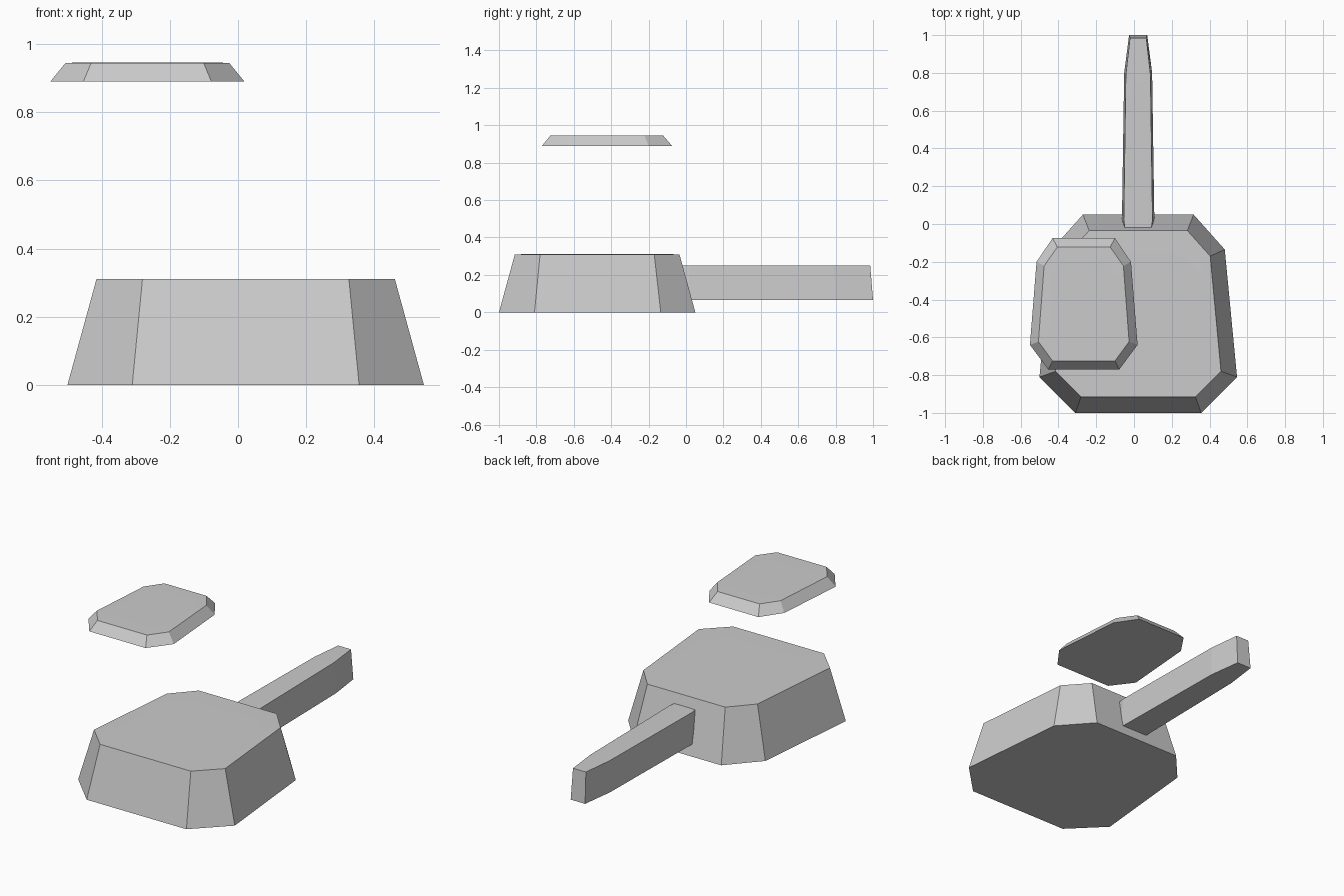
import bpy

# Symmetric octagon: front edge, front corner, rear corner, rear edge (half width, y)
def octagon(cx, half, z):
    right = [(cx + w, y, z) for w, y in half]
    left = [(cx - w, y, z) for w, y in reversed(half)]
    return right + left


def tapered_block(name, cx, z0, z1, base, top, panel, groove=0.001):
    """Closed octagonal block with a faintly scored panel on its top."""
    verts = octagon(cx, base, z0) + octagon(cx, top, z1) + octagon(cx, panel, z1 + groove)
    faces = [list(range(7, -1, -1)), list(range(16, 24))]
    for ring in (0, 8):
        for i in range(8):
            j = (i + 1) % 8
            faces.append((ring + i, ring + j, ring + 8 + j, ring + 8 + i))
    mesh = bpy.data.meshes.new(name)
    mesh.from_pydata(verts, [], faces)
    mesh.update()
    obj = bpy.data.objects.new(name, mesh)
    bpy.context.collection.objects.link(obj)
    return obj


# Main housing
tapered_block("turret_body", 0.0225, 0, 0.31,
              [(0.333, -1.0), (0.523, -0.81), (0.458, -0.135), (0.293, 0.05)],
              [(0.303, -0.915), (0.438, -0.78), (0.381, -0.17), (0.26, -0.035)],
              [(0.215, -0.795), (0.338, -0.68), (0.338, -0.27), (0.22, -0.155)])

# Floating lid above the housing
tapered_block("hatch_lid", -0.266, 0.89, 0.945,
              [(0.188, -0.77), (0.285, -0.64), (0.25, -0.2), (0.165, -0.075)],
              [(0.165, -0.725), (0.24, -0.623), (0.21, -0.222), (0.14, -0.122)],
              [(0.118, -0.63), (0.181, -0.56), (0.181, -0.28), (0.118, -0.2)])

# Gun arm, its rear end buried in the housing
tapered_block("gun_barrel", 0.022, 0.065, 0.25,
              [(0.055, -0.18), (0.086, 0.01), (0.074, 0.8), (0.048, 1.0)],
              [(0.05, -0.165), (0.076, 0.02), (0.065, 0.79), (0.043, 0.985)],
              [(0.042, 0.0), (0.057, 0.1), (0.057, 0.6), (0.038, 0.755)])
